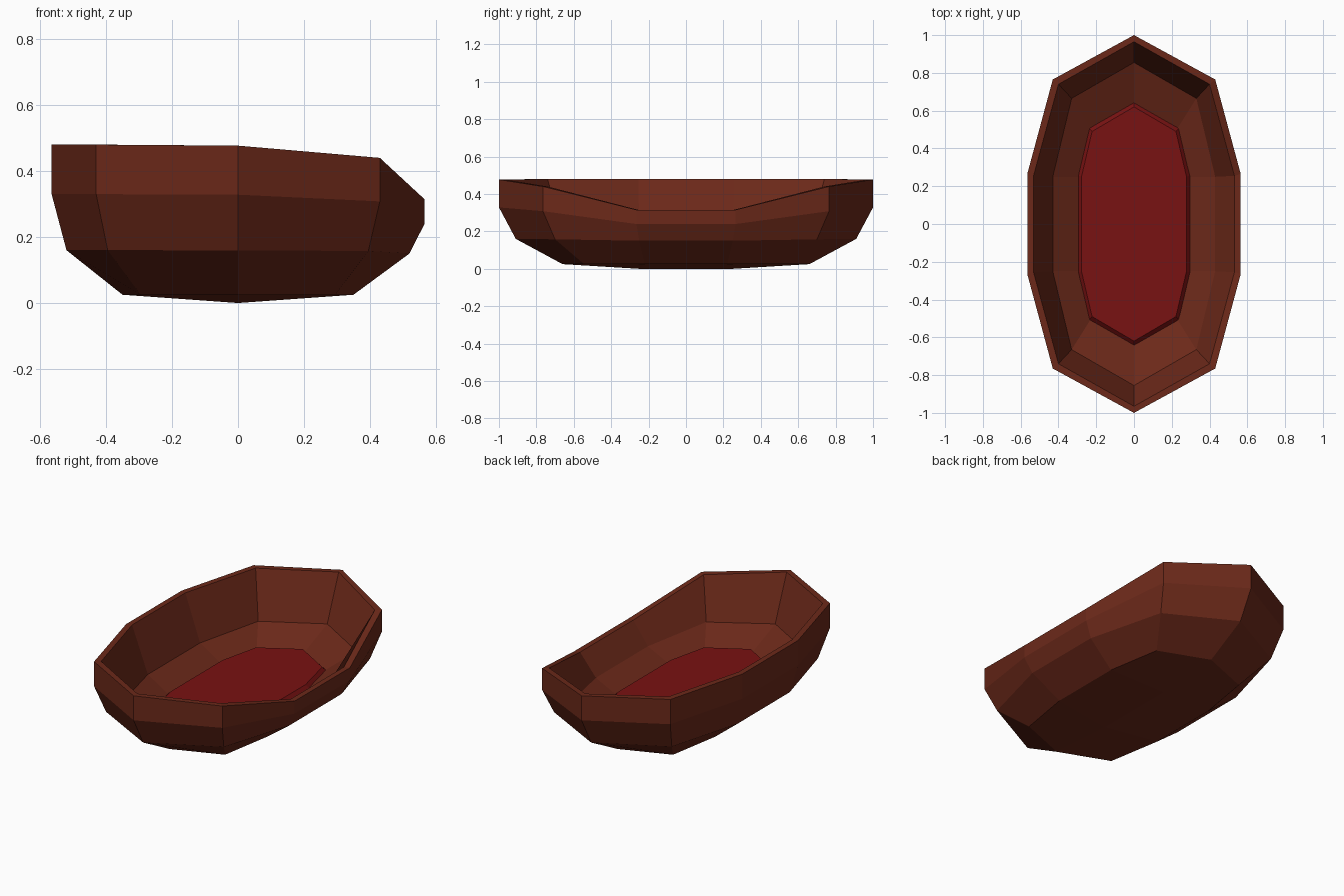
import bpy, bmesh

if "Cube" in bpy.data.objects:
    bpy.data.objects.remove(bpy.data.objects["Cube"])

# Half outline of the ten-sided oval at the back: (x, y)
def outline(end, shoulder, side):
    """Ten points, clockwise from the back tip, mirrored left/right and front/back."""
    (sx, sy), (ex, ey) = shoulder, side
    right = [(0, end), (sx, sy), (ex, ey), (ex, -ey), (sx, -sy)]
    return right + [(-x, -y) for x, y in right]

# How much each outline point dips: the right side is the entrance
DIP = [0.003, 0.04, 0.165, 0.165, 0.04, 0.003, 0, 0, 0, 0]

def add_ring(bm, points, z, dip):
    return [bm.verts.new((x, y, z - d * dip)) for (x, y), d in zip(points, DIP)]

def bridge(bm, a, b):
    for i in range(len(a)):
        j = (i + 1) % len(a)
        bm.faces.new((a[i], a[j], b[j], b[i]))

def finish(bm, name, color):
    bmesh.ops.recalc_face_normals(bm, faces=bm.faces[:])
    mesh = bpy.data.meshes.new(name)
    bm.to_mesh(mesh)
    bm.free()
    obj = bpy.data.objects.new(name, mesh)
    bpy.context.collection.objects.link(obj)
    mat = bpy.data.materials.new(name + "_color")
    mat.diffuse_color = color
    mat.use_nodes = True
    mat.node_tree.nodes["Principled BSDF"].inputs["Base Color"].default_value = mat.diffuse_color
    mesh.materials.append(mat)
    return obj

# Basket shell: rings from underside, up the outside, over the rim, down the inside
full = outline(1.0, (0.43, 0.765), (0.565, 0.265))
bm = bmesh.new()
rings = [add_ring(bm, *r) for r in (
    (outline(0.66, (0.295, 0.545), (0.35, 0.22)), 0.025, 0),
    (outline(0.91, (0.395, 0.70), (0.52, 0.25)), 0.16, 0.06),
    (full, 0.33, 0.55),
    (full, 0.48, 1.0),
    (outline(0.965, (0.40, 0.74), (0.532, 0.255)), 0.48, 1.0),
    (outline(0.855, (0.33, 0.665), (0.43, 0.25)), 0.205, 0.12),
    (outline(0.62, (0.22, 0.49), (0.275, 0.25)), 0.11, 0),
)]
for lower, upper in zip(rings, rings[1:]):
    bridge(bm, lower, upper)
bm.faces.new(rings[-1])

# Underside sags to a short central ridge
base = rings[0]
back, front = bm.verts.new((0, 0.25, 0)), bm.verts.new((0, -0.25, 0))
for quad in ((base[0], base[1], base[2], back), (base[2], base[3], front, back),
             (base[3], base[4], base[5], front), (base[5], base[6], base[7], front),
             (base[7], base[8], back, front), (base[8], base[9], base[0], back)):
    bm.faces.new(quad)
finish(bm, "basket", (0.15, 0.022, 0.01, 1))

# Cushion: thin slab with a sloped edge
bm = bmesh.new()
low = add_ring(bm, outline(0.645, (0.24, 0.51), (0.30, 0.26)), 0.115, 0)
top = add_ring(bm, outline(0.62, (0.222, 0.49), (0.278, 0.25)), 0.142, 0)
bridge(bm, low, top)
bm.faces.new(low)
bm.faces.new(top)
finish(bm, "cushion", (0.19, 0.006, 0.006, 1))
